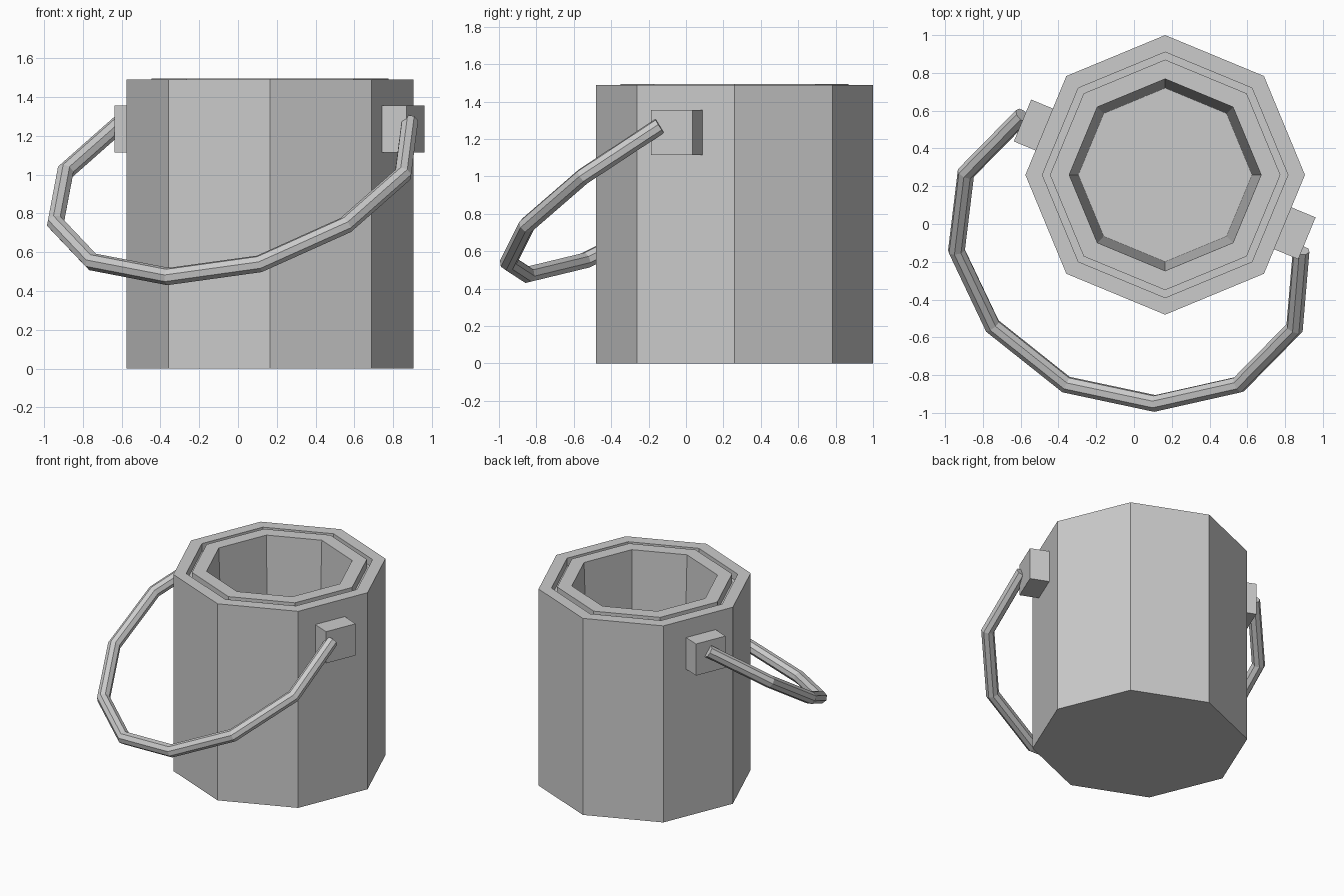
import bpy, bmesh, math
from mathutils import Vector, Matrix

if "Cube" in bpy.data.objects:
    bpy.data.objects.remove(bpy.data.objects["Cube"])

CENTER = Vector((0.165, 0.26, 0))
SIDES = 8


def finish(bm, name):
    bmesh.ops.recalc_face_normals(bm, faces=bm.faces)
    mesh = bpy.data.meshes.new(name)
    bm.to_mesh(mesh)
    bm.free()
    obj = bpy.data.objects.new(name, mesh)
    bpy.context.collection.objects.link(obj)
    return obj


def skin(rings, name):
    """Join equal rings of points with quads and cap both ends."""
    bm = bmesh.new()
    loops = [[bm.verts.new(p) for p in ring] for ring in rings]
    n = len(loops[0])
    for a, b in zip(loops, loops[1:]):
        for i in range(n):
            j = (i + 1) % n
            bm.faces.new((a[i], a[j], b[j], b[i]))
    bm.faces.new(loops[0])
    bm.faces.new(loops[-1])
    return finish(bm, name)


# Bucket: octagonal wall, grooved rim and tapered inside
profile = [(0.74, 0), (0.74, 1.49), (0.65, 1.49), (0.65, 1.43), (0.61, 1.43),
           (0.61, 1.495), (0.508, 1.495), (0.46, 0.1)]
angles = [2 * math.pi * i / SIDES for i in range(SIDES)]
skin([[CENTER + Vector((r * math.cos(a), r * math.sin(a), z)) for a in angles]
      for r, z in profile], "bucket")

# Handle mounts: blocks on two opposite wall faces
turn = Matrix.Rotation(math.radians(-22.5), 4, 'Z')
for name, u in (("right_mount", 0.702), ("left_mount", -0.688)):
    bm = bmesh.new()
    bmesh.ops.create_cube(bm, size=0.24)
    bm.transform(Matrix.Translation(CENTER) @ turn @ Matrix.Translation((u, -0.023, 1.235)))
    finish(bm, name)

# Handle: eight-sided bar swept along a tilted arc with mitred corners
path = [Vector(p) for p in (
    (-0.59, 0.575, 1.28), (-0.89, 0.27, 1.015), (-0.94, -0.14, 0.75),
    (-0.75, -0.54, 0.55), (-0.36, -0.85, 0.475), (0.11, -0.95, 0.54),
    (0.555, -0.85, 0.74), (0.85, -0.55, 1.0), (0.885, -0.14, 1.27))]
normal = (path[-1] - path[0]).cross(path[4] - path[0]).normalized()
rings = []
for i, p in enumerate(path):
    before = (p - path[max(i - 1, 0)]).normalized()
    after = (path[min(i + 1, len(path) - 1)] - p).normalized()
    tangent = (before + after).normalized()
    side = normal.cross(tangent).normalized()
    miter = 1 / tangent.dot(before if i else after)
    rings.append([p + 0.045 * (side * math.cos(a) * miter + normal * math.sin(a))
                  for a in angles])
skin(rings, "handle")
